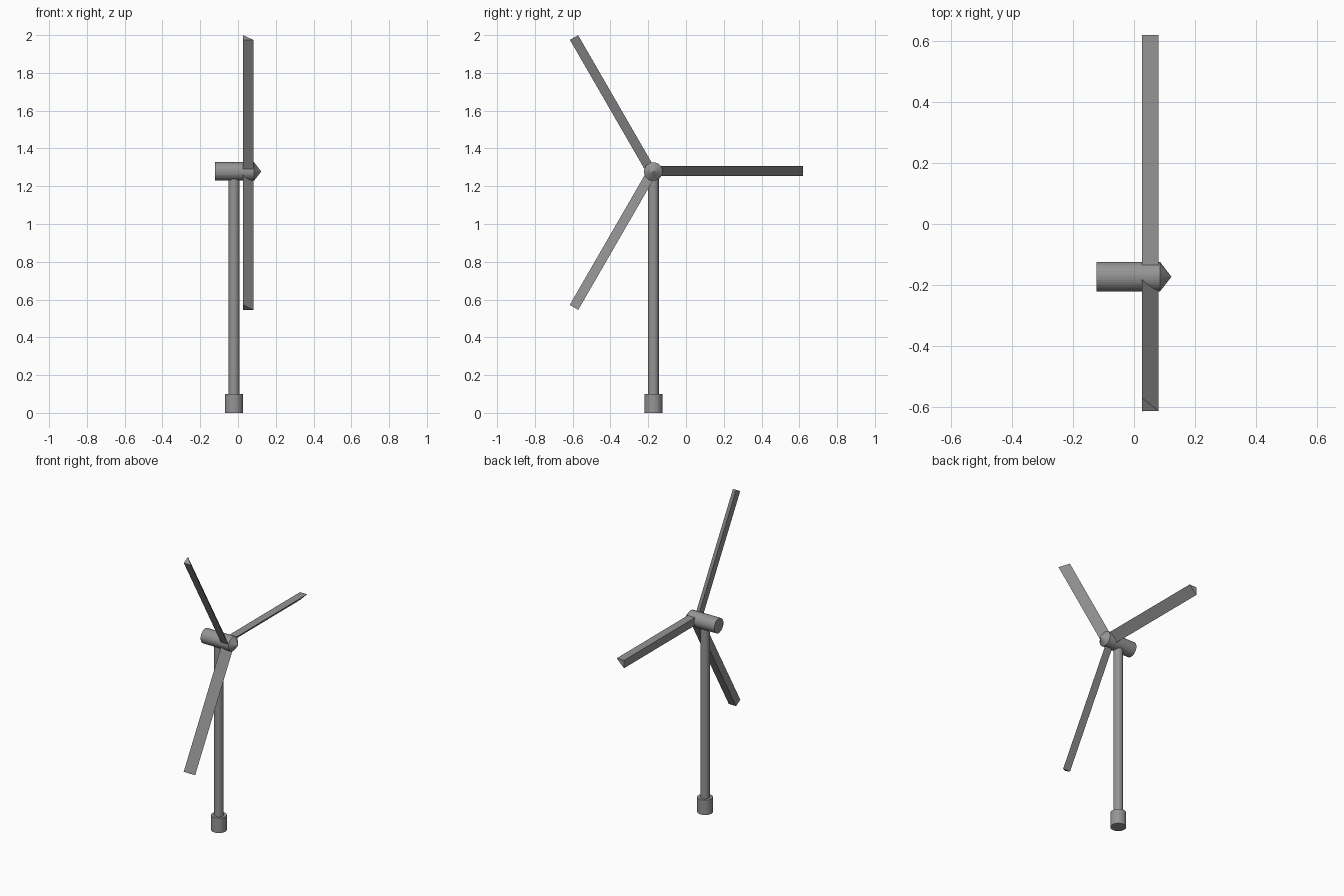
import bpy, bmesh
from math import sin, cos, radians
from mathutils import Matrix, Vector

if "Cube" in bpy.data.objects:
    bpy.data.objects.remove(bpy.data.objects["Cube"])

HUB_Y, HUB_Z = -0.173, 1.278   # rotor axis
TOWER_X = -0.021
SIDES = 32

# Dark grey finish
finish = bpy.data.materials.new("dark_grey")
finish.diffuse_color = (0.3, 0.3, 0.3, 1)
finish.use_nodes = True
finish.node_tree.nodes["Principled BSDF"].inputs["Base Color"].default_value = finish.diffuse_color


def make_object(name, bm):
    bmesh.ops.recalc_face_normals(bm, faces=bm.faces)
    mesh = bpy.data.meshes.new(name)
    bm.to_mesh(mesh)
    bm.free()
    mesh.materials.append(finish)
    obj = bpy.data.objects.new(name, mesh)
    bpy.context.collection.objects.link(obj)
    return obj


def round_part(name, start, end, r1, r2):
    """Cylinder or cone running from start to end."""
    start, end = Vector(start), Vector(end)
    axis = end - start
    place = (Matrix.Translation((start + end) / 2)
             @ axis.to_track_quat('Z', 'Y').to_matrix().to_4x4())
    bm = bmesh.new()
    bmesh.ops.create_cone(bm, cap_ends=True, segments=SIDES, radius1=r1,
                          radius2=r2, depth=axis.length, matrix=place)
    bmesh.ops.remove_doubles(bm, verts=bm.verts, dist=1e-5)
    return make_object(name, bm)


def blade(name, degrees, length, offset, half):
    """Right-triangle prism pointing outwards from the rotor axis."""
    a = radians(degrees)
    out = Vector((0, cos(a), sin(a)))
    side = Vector((0, -sin(a), cos(a)))
    hub = Vector((0, HUB_Y, HUB_Z))
    section = [(0.027, -half), (0.081, half), (0.027, half)]
    bm = bmesh.new()
    root = bm.faces.new([bm.verts.new(hub + Vector((x, 0, 0)) + side * (offset + t))
                         for x, t in section])
    tip = bmesh.ops.extrude_face_region(bm, geom=[root], use_keep_orig=True)
    verts = [v for v in tip['geom'] if isinstance(v, bmesh.types.BMVert)]
    bmesh.ops.translate(bm, verts=verts, vec=out * length)
    return make_object(name, bm)


# Base and tower
round_part("base", (TOWER_X, HUB_Y, 0), (TOWER_X, HUB_Y, 0.1), 0.048, 0.048)
round_part("tower", (TOWER_X, HUB_Y, 0.05), (TOWER_X, HUB_Y, HUB_Z - 0.02), 0.029, 0.029)

# Generator housing and nose cone
round_part("housing", (-0.123, HUB_Y, HUB_Z), (0.085, HUB_Y, HUB_Z), 0.049, 0.049)
round_part("nose_cone", (0.085, HUB_Y, HUB_Z), (0.123, HUB_Y, HUB_Z), 0.049, 0.0)

# Three wedge-shaped blades
for i, (length, offset, half) in enumerate([(0.793, 0.003, 0.0265),
                                            (0.824, 0.009, 0.025),
                                            (0.833, -0.004, 0.026)]):
    blade(f"blade_{i + 1}", 120 * i, length, offset, half)
